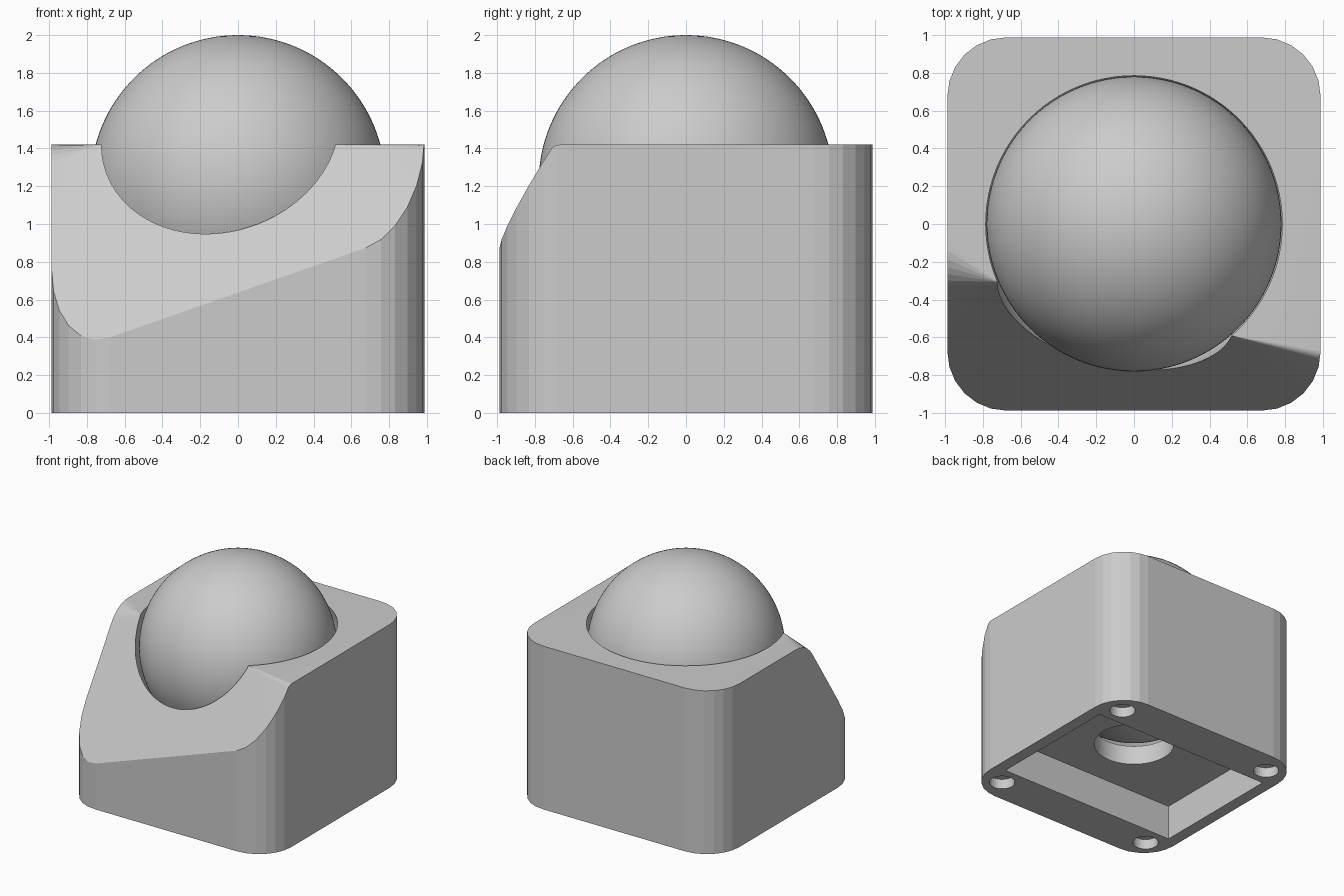
import bpy
import bmesh
import math
from mathutils import Vector

old = bpy.data.objects.get("Cube")
if old:
    bpy.data.objects.remove(old, do_unlink=True)

HALF, TOP, CORNER = 0.987, 1.42, 0.31
CENTRE = (0, 0, 1.22)
SLOPE_X, SLOPE_Y, SLOPE_Z = 0.35, 1.52, 0.637  # slanted front plane

grey = bpy.data.materials.new("light_grey")
grey.use_nodes = True
colour = (0.6, 0.6, 0.6, 1)
grey.diffuse_color = colour
grey.node_tree.nodes["Principled BSDF"].inputs["Base Color"].default_value = colour


def activate(obj):
    bpy.ops.object.select_all(action="DESELECT")
    obj.select_set(True)
    bpy.context.view_layer.objects.active = obj


def edge_point(x):
    """Point on the ridge where the slanted plane meets the top."""
    return Vector((x, -HALF + (TOP - SLOPE_Z - SLOPE_X * x) / SLOPE_Y, TOP))


def slice_off(bm, point, normal):
    """Remove everything beyond a plane and close the cut."""
    bmesh.ops.bisect_plane(bm, geom=bm.verts[:] + bm.edges[:] + bm.faces[:], dist=1e-5,
                           plane_co=point, plane_no=normal, clear_outer=True)
    rim = [e for e in bm.edges if e.is_boundary]
    if rim:
        bmesh.ops.holes_fill(bm, edges=rim, sides=0)


def cut(body, cutter):
    """Subtract a helper solid, then discard it."""
    cutter.hide_render = True
    mod = body.modifiers.new("cut", "BOOLEAN")
    mod.operation, mod.solver, mod.object = "DIFFERENCE", "EXACT", cutter
    activate(body)
    bpy.ops.object.modifier_apply(modifier=mod.name)
    bpy.data.objects.remove(cutter, do_unlink=True)


def cylinder(x, y, radius, z0, z1, sides):
    bpy.ops.mesh.primitive_cylinder_add(vertices=sides, radius=radius, depth=z1 - z0,
                                        location=(x, y, (z0 + z1) / 2))
    return bpy.context.object


# Housing block with rounded vertical corners
bm = bmesh.new()
bmesh.ops.create_cube(bm, size=2)
for v in bm.verts:
    v.co = (v.co.x * HALF, v.co.y * HALF, TOP if v.co.z > 0 else 0)
uprights = [e for e in bm.edges if abs(e.verts[0].co.z - e.verts[1].co.z) > 1]
bmesh.ops.bevel(bm, geom=uprights, offset=CORNER, segments=6, profile=0.5, affect="EDGES")

# Slanted front
slice_off(bm, edge_point(0), Vector((-SLOPE_X, -SLOPE_Y, 1)).normalized())

# Ridge rounding that fans out from the socket rim to each side
down = Vector((0, -1, -SLOPE_Y)).normalized()
for apex_x, side, reach in ((-0.72, -HALF, 0.155), (0.51, HALF, 0.035)):
    apex, ridge = edge_point(apex_x), edge_point(side)
    start, end = ridge + Vector((0, reach, 0)), ridge + down * reach
    steps = 6
    arc = []
    for i in range(steps + 1):
        t = i / steps
        arc.append(start * (1 - t) ** 2 + ridge * 2 * t * (1 - t) + end * t ** 2)
    for a, b in zip(arc, arc[1:]):
        normal = (a - apex).cross(b - apex).normalized()
        slice_off(bm, apex, normal if normal.z > 0 else -normal)

bmesh.ops.recalc_face_normals(bm, faces=bm.faces[:])
mesh = bpy.data.meshes.new("housing")
bm.to_mesh(mesh)
bm.free()
housing = bpy.data.objects.new("housing", mesh)
bpy.context.collection.objects.link(housing)

# Ball socket
bpy.ops.mesh.primitive_uv_sphere_add(segments=96, ring_count=48, radius=0.81, location=CENTRE)
cut(housing, bpy.context.object)

# Rectangular recess underneath
bpy.ops.mesh.primitive_cube_add(size=1, location=(0, 0, 0.055))
recess = bpy.context.object
recess.scale = (1.76, 1.21, 0.51)
cut(housing, recess)

# Opening from the recess to the socket, and foot holes in the corners
cut(housing, cylinder(0, 0, 0.33, 0.2, 0.7, 64))
for sx in (-1, 1):
    for sy in (-1, 1):
        cut(housing, cylinder(sx * 0.775, sy * 0.775, 0.105, -0.1, 0.09, 32))

# Ball
bpy.ops.mesh.primitive_uv_sphere_add(segments=128, ring_count=64, radius=0.78, location=CENTRE)
ball = bpy.context.object
ball.name = "ball"

for obj, angle in ((housing, 6), (ball, 30)):
    obj.data.materials.clear()
    obj.data.materials.append(grey)
    activate(obj)
    bpy.ops.object.shade_smooth_by_angle(angle=math.radians(angle))
